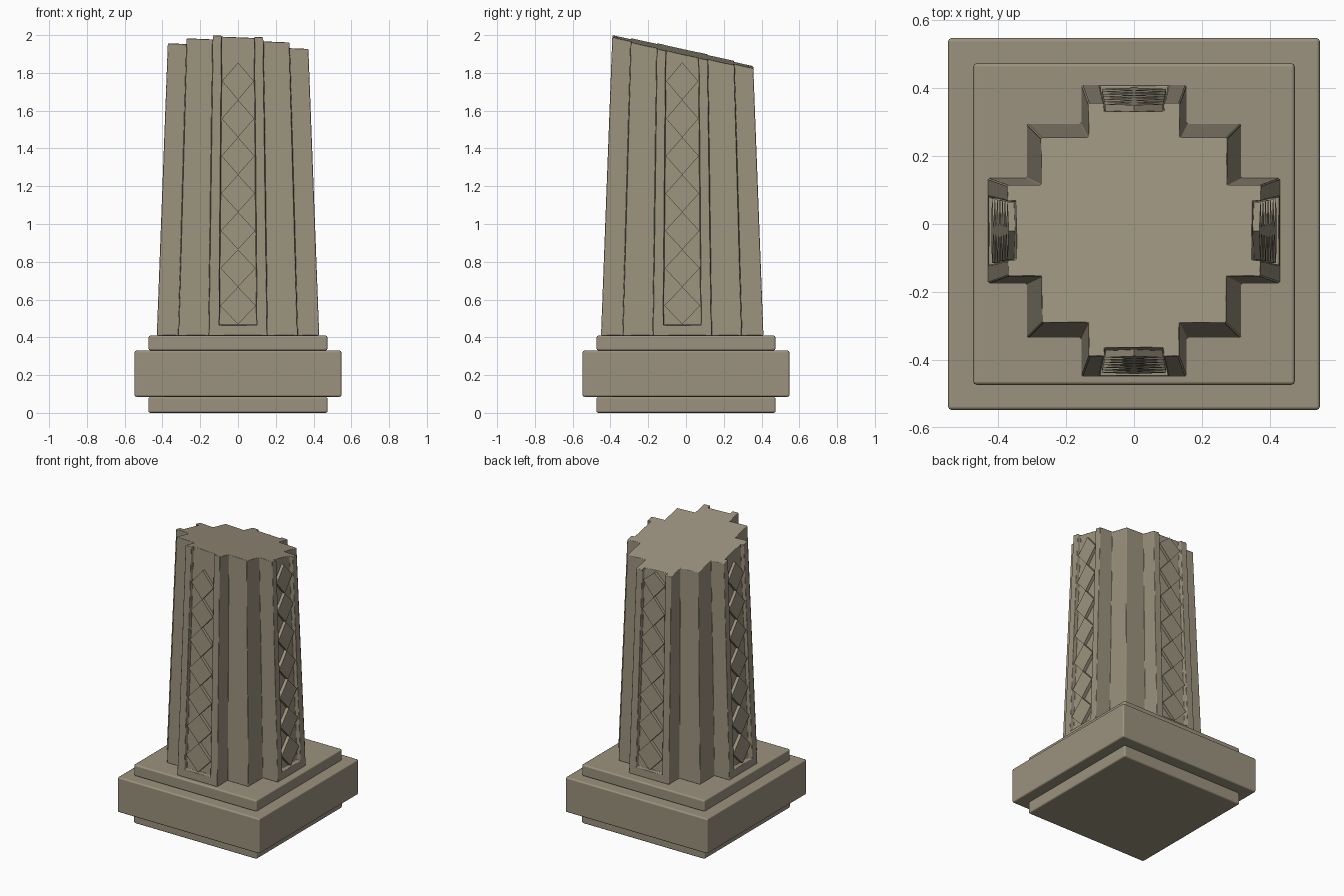
import bpy
import bmesh
from math import pi
from mathutils import Matrix

if "Cube" in bpy.data.objects:
    bpy.data.objects.remove(bpy.data.objects["Cube"])

stone = bpy.data.materials.new("weathered stone")
stone.use_nodes = True
COLOUR = (0.33, 0.29, 0.21, 1)
stone.diffuse_color = COLOUR
bsdf = next(n for n in stone.node_tree.nodes if n.type == 'BSDF_PRINCIPLED')
bsdf.inputs["Base Color"].default_value = COLOUR
bsdf.inputs["Roughness"].default_value = 0.9

SHAFT_Y = -0.02                      # shaft stands slightly forward
BOTTOM, PANEL = 0.41, 0.465          # shaft foot and panel foot
ARM, OUT, STEP = 0.155, 0.43, 0.315  # stepped cross section
SLOT, DEPTH = 0.1, 0.029             # recessed panel


def taper(z):
    return 1 - 0.088 * (z - BOTTOM)


def broken_top(x, y):
    """Height of the slanted break plane, y relative to the shaft axis."""
    return 2.0 - 0.04 * (x + 0.137) - 0.22 * (y + 0.37)


def finish(name, bm, bevel=0.0, segments=1):
    bmesh.ops.recalc_face_normals(bm, faces=bm.faces[:])
    mesh = bpy.data.meshes.new(name)
    bm.to_mesh(mesh)
    bm.free()
    mesh.materials.append(stone)
    obj = bpy.data.objects.new(name, mesh)
    bpy.context.collection.objects.link(obj)
    if bevel:
        for face in mesh.polygons:
            face.use_smooth = True
        mod = obj.modifiers.new("Worn edges", 'BEVEL')
        mod.width = bevel
        mod.segments = segments
        mod.limit_method = 'ANGLE'
        mod.harden_normals = True
    return obj


# Square plinth slabs
for name, half, low, high in (("plinth_foot", 0.475, 0, 0.085),
                              ("plinth_block", 0.548, 0.085, 0.33),
                              ("plinth_cap", 0.474, 0.33, BOTTOM)):
    bm = bmesh.new()
    bmesh.ops.create_cube(bm, size=1)
    bmesh.ops.scale(bm, vec=(2 * half, 2 * half, high - low), verts=bm.verts[:])
    bmesh.ops.translate(bm, vec=(0, 0, (low + high) / 2), verts=bm.verts[:])
    finish(name, bm, 0.011, 2)


# Tapered shaft: stepped cross with a slot in each arm
def section(depth):
    side = [(-STEP, -STEP), (-ARM, -STEP), (-ARM, -OUT), (-SLOT, -OUT),
            (-SLOT, depth - OUT), (SLOT, depth - OUT), (SLOT, -OUT),
            (ARM, -OUT), (ARM, -STEP)]
    points = []
    for k in range(4):
        for x, y in side:
            for _ in range(k):
                x, y = -y, x
            points.append((x, y))
    return points


def ring(bm, depth, z=None):
    verts = []
    for x, y in section(depth):
        h = z
        if h is None:
            h = 1.9
            for _ in range(8):
                h = broken_top(x * taper(h), y * taper(h))
        s = taper(h)
        verts.append(bm.verts.new((x * s, y * s + SHAFT_Y, h)))
    return verts


bm = bmesh.new()
rings = [ring(bm, 0, BOTTOM), ring(bm, 0, PANEL), ring(bm, DEPTH, PANEL), ring(bm, DEPTH)]
for a, b in zip(rings, rings[1:]):
    n = len(a)
    for i in range(n):
        j = (i + 1) % n
        bm.faces.new((a[i], a[j], b[j], b[i]))
bm.faces.new(rings[0][::-1])
bm.faces.new(rings[-1])
bmesh.ops.remove_doubles(bm, verts=bm.verts[:], dist=0.0001)
bmesh.ops.dissolve_limit(bm, angle_limit=0.01, verts=bm.verts[:], edges=bm.edges[:])
finish("shaft", bm, 0.004)

# Columns of raised diamonds inside the four panels
COUNT, TIP = 7, 1.855
pitch = (TIP - PANEL - 0.004) / COUNT
for k, side in enumerate(("front", "left", "back", "right")):
    turn = Matrix.Translation((0, SHAFT_Y, 0)) @ Matrix.Rotation(k * pi / 2, 4, 'Z')
    bm = bmesh.new()
    for i in range(COUNT):
        mid = PANEL + 0.004 + pitch * (i + 0.5)
        loops = []
        for depth in (0.006, DEPTH + 0.01):
            loop = []
            for u, v in ((-1, 0), (0, -1), (1, 0), (0, 1)):
                z = mid + v * pitch / 2
                edge = turn @ Matrix.Translation((0, -OUT * taper(z), 0))
                limit = broken_top(edge.translation.x, edge.translation.y - SHAFT_Y)
                z = min(z, limit - 0.004)
                s = taper(z)
                loop.append(bm.verts.new((u * 0.096 * s, depth - OUT * s, z)))
            loops.append(loop)
        front, back = loops
        bm.faces.new(front)
        bm.faces.new(back[::-1])
        for a in range(4):
            b = (a + 1) % 4
            bm.faces.new((front[a], back[a], back[b], front[b]))
    bm.transform(turn)
    finish(side + "_diamonds", bm)
